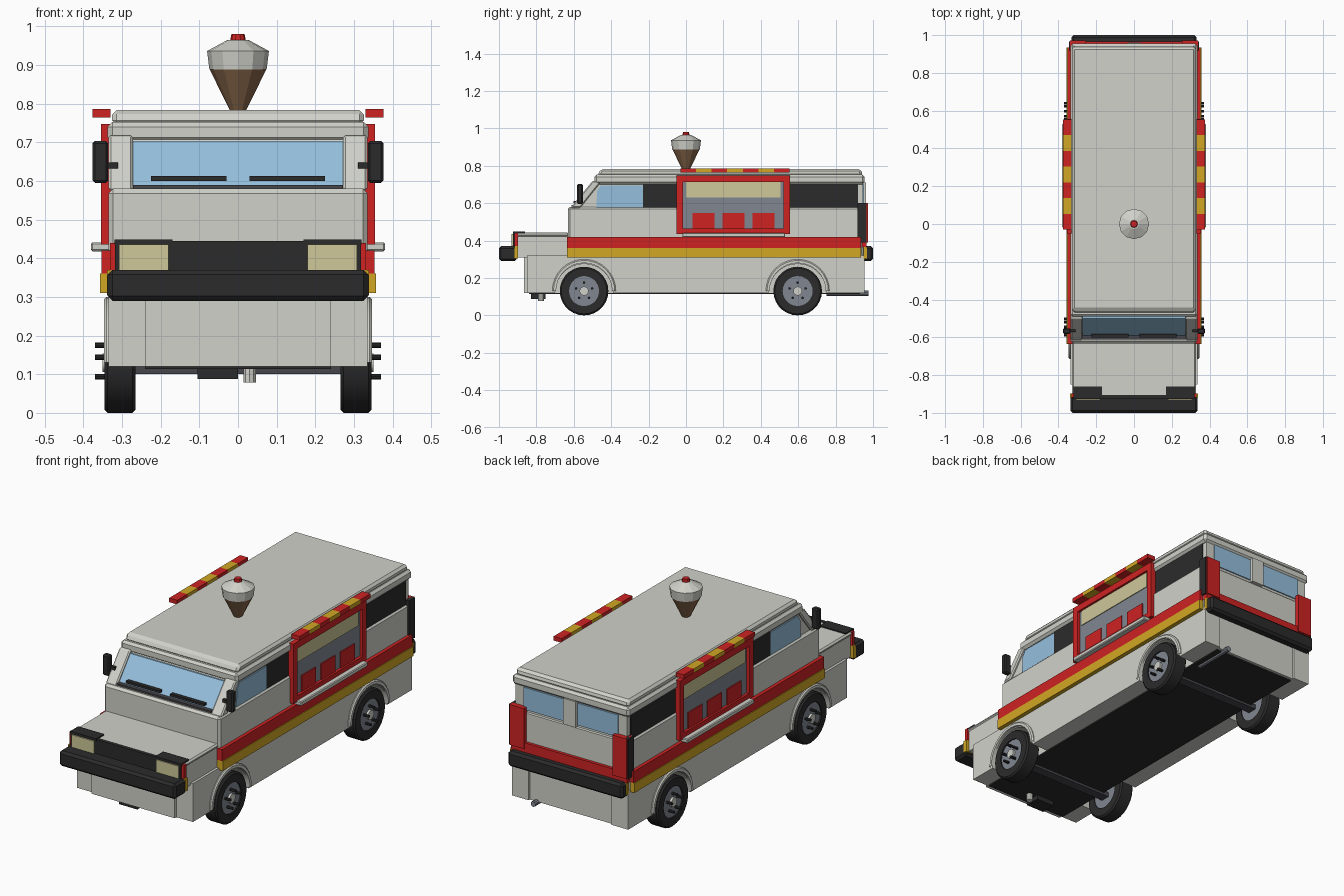
import bpy, bmesh, math
from mathutils import Matrix, Vector

if "Cube" in bpy.data.objects:
    bpy.data.objects.remove(bpy.data.objects["Cube"], do_unlink=True)


def material(name, r, g, b):
    m = bpy.data.materials.new(name)
    m.use_nodes = True
    m.diffuse_color = (r, g, b, 1)
    m.node_tree.nodes["Principled BSDF"].inputs["Base Color"].default_value = (r, g, b, 1)
    return m


BODY = material("off_white", 0.64, 0.64, 0.59)
RED = material("red", 0.62, 0.016, 0.016)
YELLOW = material("yellow", 0.64, 0.39, 0.017)
BLACK = material("black", 0.024, 0.024, 0.025)
BLUE = material("window_blue", 0.30, 0.52, 0.72)
GREY = material("steel_grey", 0.22, 0.24, 0.28)
DARK = material("dark_grey", 0.06, 0.06, 0.07)
CREAM = material("cream", 0.62, 0.58, 0.32)
BROWN = material("cone_brown", 0.24, 0.13, 0.065)


def finish(name, bm, mat, bevel=0.0, smooth=False):
    bmesh.ops.recalc_face_normals(bm, faces=bm.faces)
    me = bpy.data.meshes.new(name)
    bm.to_mesh(me)
    bm.free()
    me.materials.append(mat)
    ob = bpy.data.objects.new(name, me)
    bpy.context.collection.objects.link(ob)
    if bevel:
        mod = ob.modifiers.new("bevel", "BEVEL")
        mod.width = bevel
        mod.segments = 1
    if smooth:
        bpy.ops.object.select_all(action="DESELECT")
        ob.select_set(True)
        bpy.context.view_layer.objects.active = ob
        bpy.ops.object.shade_smooth_by_angle(angle=math.radians(35))
    return ob


def box(name, x, y, z, mat, bevel=0.0):
    bm = bmesh.new()
    bmesh.ops.create_cube(bm, size=1)
    lo_hi = (x, y, z)
    for v in bm.verts:
        v.co = [sum(r) / 2 + c * (r[1] - r[0]) for c, r in zip(v.co, lo_hi)]
    return finish(name, bm, mat, bevel)


def prism(name, yz, x0, x1, mat, bevel=0.0):
    """Extrude a side profile from x0 to x1."""
    bm = bmesh.new()
    face = bm.faces.new([bm.verts.new((x0, y, z)) for y, z in yz])
    ext = bmesh.ops.extrude_face_region(bm, geom=[face])["geom"]
    bmesh.ops.translate(bm, vec=(x1 - x0, 0, 0),
                        verts=[g for g in ext if isinstance(g, bmesh.types.BMVert)])
    return finish(name, bm, mat, bevel)


def lathe(name, profile, centre, axis, mat, steps, sweep=2 * math.pi, closed=False, smooth=True):
    """Spin (radius, offset) points round the x or z axis."""
    bm = bmesh.new()
    vs = [bm.verts.new((o, -r, 0) if axis == "X" else (r, 0, o)) for r, o in profile]
    edges = [bm.edges.new(p) for p in zip(vs, vs[1:])]
    if closed:
        edges.append(bm.edges.new((vs[-1], vs[0])))
    direction = (-1, 0, 0) if axis == "X" else (0, 0, 1)
    bmesh.ops.spin(bm, geom=vs + edges, cent=(0, 0, 0), axis=direction, angle=sweep, steps=steps)
    bmesh.ops.remove_doubles(bm, verts=bm.verts, dist=0.0003)
    bmesh.ops.translate(bm, verts=bm.verts, vec=centre)
    return finish(name, bm, mat, smooth=smooth)


def rod(name, a, b, r, mat, sides=10):
    bm = bmesh.new()
    d = Vector(b) - Vector(a)
    place = Matrix.Translation((Vector(a) + Vector(b)) / 2) @ d.to_track_quat("Z", "Y").to_matrix().to_4x4()
    bmesh.ops.create_cone(bm, cap_ends=True, segments=sides, radius1=r, radius2=r,
                          depth=d.length, matrix=place)
    return finish(name, bm, mat, smooth=True)


def side_box(name, s, x, y, z, mat, bevel=0.0):
    return box(name, sorted((s * x[0], s * x[1])), y, z, mat, bevel)


AXLES = (-0.545, 0.597)
WHEEL_Z = 0.13

# Lower hull, floor and running gear
box("hull_centre", (-0.24, 0.24), (-0.865, 0.945), (0.12, 0.32), BODY)
box("floor", (-0.24, 0.24), (-0.84, 0.93), (0.113, 0.121), BLACK)
skirt = [(-0.85, 0.32), (-0.85, 0.12)]
for yc in AXLES:
    skirt += [(yc - 0.155 * math.cos(t * math.pi / 14), WHEEL_Z - 0.01 + 0.155 * math.sin(t * math.pi / 14))
              for t in range(15)]
skirt += [(0.955, 0.12), (0.955, 0.32)]
for yc in AXLES:
    box("axle", (-0.28, 0.28), (yc - 0.025, yc + 0.025), (0.1, 0.125), DARK)
rod("exhaust_pipe", (0.2, 0.75, 0.118), (0.2, 0.975, 0.118), 0.014, GREY)
box("tow_box", (-0.105, 0.0), (-0.83, -0.75), (0.088, 0.116), BLACK)
rod("drain_canister", (0.03, -0.775, 0.078), (0.03, -0.775, 0.118), 0.017, BODY)

# Main body, cabin and roof
box("main_body", (-0.335, 0.335), (-0.632, 0.95), (0.3, 0.58), BODY, 0.012)
prism("cabin", [(-0.595, 0.57), (-0.475, 0.72), (0.945, 0.72), (0.945, 0.57)], -0.322, 0.322, BODY)
box("roof_rim", (-0.337, 0.337), (-0.49, 0.955), (0.7, 0.752), BODY, 0.012)
prism("roof_cap", [(-0.475, 0.745), (-0.455, 0.783), (0.935, 0.783), (0.945, 0.745)],
      -0.326, 0.326, BODY, 0.012)
prism("windscreen", [(-0.602, 0.575), (-0.499, 0.703), (-0.49, 0.703), (-0.593, 0.575)],
      -0.272, 0.272, BLUE)
box("windscreen_sill", (-0.272, 0.272), (-0.612, -0.58), (0.575, 0.59), DARK)

# Hood and nose
box("nose", (-0.322, 0.322), (-0.915, -0.62), (0.31, 0.425), BODY)
box("hood_lid", (-0.327, 0.327), (-0.915, -0.625), (0.42, 0.442), BODY, 0.008)
box("grille", (-0.318, 0.318), (-0.925, -0.905), (0.36, 0.444), BLACK)
box("front_bumper", (-0.337, 0.337), (-1.0, -0.905), (0.29, 0.37), BLACK, 0.012)

# Rear end
box("rear_bumper", (-0.332, 0.332), (0.945, 1.0), (0.29, 0.37), BLACK, 0.012)
box("rear_red_band", (-0.335, 0.335), (0.94, 0.966), (0.365, 0.42), RED)
box("rear_pillar", (-0.035, 0.035), (0.94, 0.962), (0.575, 0.71), BODY)

for s in (1, -1):
    # Skirts, arch flares and wheels
    prism("side_skirt", skirt, s * 0.24, s * 0.335, BODY)
    for yc in AXLES:
        c = (0, yc, WHEEL_Z)
        lathe("arch_flare", [(0.15, s * 0.3), (0.17, s * 0.3), (0.17, s * 0.34), (0.164, s * 0.346),
                             (0.15, s * 0.346)], c, "X", BODY, 16, math.pi, True)
        lathe("tyre", [(0.08, s * 0.265), (0.122, s * 0.265), (0.13, s * 0.273), (0.13, s * 0.337),
                       (0.122, s * 0.345), (0.08, s * 0.345)], c, "X", BLACK, 28, closed=True)
        rod("wheel_rim", (s * 0.27, yc, WHEEL_Z), (s * 0.338, yc, WHEEL_Z), 0.081, GREY, 28)
        rod("hub_cap", (s * 0.33, yc, WHEEL_Z), (s * 0.35, yc, WHEEL_Z), 0.024, BODY, 14)
        for i in range(5):
            a = math.radians(90 + 72 * i)
            y, z = yc + 0.045 * math.cos(a), WHEEL_Z + 0.045 * math.sin(a)
            rod("wheel_nut", (s * 0.33, y, z), (s * 0.37, y, z), 0.007, BLACK, 8)

    # Side stripes
    side_box("yellow_stripe", s, (0.32, 0.357), (-0.635, 0.935), (0.31, 0.36), YELLOW)
    side_box("red_stripe", s, (0.32, 0.353), (-0.635, 0.935), (0.36, 0.42), RED)

    # Windscreen pillar, wiper and mirror
    prism("front_pillar", [(-0.618, 0.575), (-0.5, 0.718), (-0.45, 0.718), (-0.565, 0.575)],
          s * 0.272, s * 0.335, BODY, 0.006)
    side_box("wiper", s, (0.03, 0.225), (-0.602, -0.582), (0.6, 0.612), BLACK)
    side_box("mirror", s, (0.336, 0.376), (-0.582, -0.552), (0.595, 0.703), BLACK, 0.006)
    side_box("mirror_arm", s, (0.31, 0.34), (-0.572, -0.558), (0.632, 0.648), BLACK)

    # Side windows
    prism("cab_window", [(-0.48, 0.575), (-0.475, 0.665), (-0.455, 0.695), (-0.23, 0.695), (-0.23, 0.575)],
          s * 0.32, s * 0.327, BLUE)
    side_box("front_dark_panel", s, (0.32, 0.327), (-0.23, -0.04), (0.575, 0.7), BLACK)
    side_box("rear_dark_panel", s, (0.32, 0.327), (0.55, 0.92), (0.575, 0.7), BLACK)

    # Serving hatch
    side_box("hatch_glass", s, (0.32, 0.339), (-0.03, 0.535), (0.45, 0.73), GREY)
    for z in ((0.435, 0.465), (0.712, 0.747)):
        side_box("hatch_frame_rail", s, (0.32, 0.354), (-0.05, 0.555), z, RED)
    for y in ((-0.05, -0.016), (0.521, 0.555)):
        side_box("hatch_frame_post", s, (0.32, 0.354), y, (0.435, 0.747), RED)
    side_box("menu_board", s, (0.335, 0.343), (0.0, 0.505), (0.63, 0.712), CREAM)
    for i in range(3):
        y = 0.035 + 0.16 * i
        side_box("counter_box", s, (0.335, 0.344), (y, y + 0.117), (0.46, 0.548), RED)
    side_box("counter_shelf", s, (0.32, 0.38), (-0.02, 0.53), (0.418, 0.441), BODY, 0.004)
    for i in range(7):
        y = -0.03 + 0.0835 * i
        side_box("awning_panel", s, (0.33, 0.376), (y, y + 0.0835), (0.764, 0.786), (RED, YELLOW)[i % 2])

    # Headlights and corner markers
    side_box("headlight", s, (0.18, 0.308), (-0.932, -0.92), (0.365, 0.435), CREAM)
    side_box("headlight_brow", s, (0.17, 0.32), (-0.926, -0.86), (0.435, 0.448), BLACK)
    side_box("front_red_marker", s, (0.31, 0.331), (-0.918, -0.898), (0.37, 0.44), RED)
    side_box("front_yellow_marker", s, (0.31, 0.339), (-0.918, -0.898), (0.305, 0.37), YELLOW)

    # Rear windows and tail lights
    side_box("rear_window", s, (0.04, 0.272), (0.94, 0.951), (0.585, 0.7), BLUE)
    side_box("tail_light", s, (0.255, 0.338), (0.92, 0.972), (0.39, 0.6), RED)
    side_box("tail_light_housing", s, (0.325, 0.344), (0.918, 0.966), (0.39, 0.6), BLACK)
    side_box("rear_yellow_marker", s, (0.32, 0.337), (0.95, 0.968), (0.305, 0.365), YELLOW)

# Rooftop ice cream cone
lathe("cone_wafer", [(0, 0.78), (0.02, 0.78), (0.074, 0.89), (0, 0.89)], (0, 0, 0), "Z", BROWN, 12, smooth=False)
lathe("cone_cream", [(0, 0.888), (0.074, 0.888), (0.08, 0.936), (0.026, 0.965), (0, 0.965)],
      (0, 0, 0), "Z", BODY, 12, smooth=False)
lathe("cone_cherry", [(0, 0.96), (0.021, 0.96), (0.017, 0.98), (0, 0.98)], (0, 0, 0), "Z", RED, 10, smooth=False)
